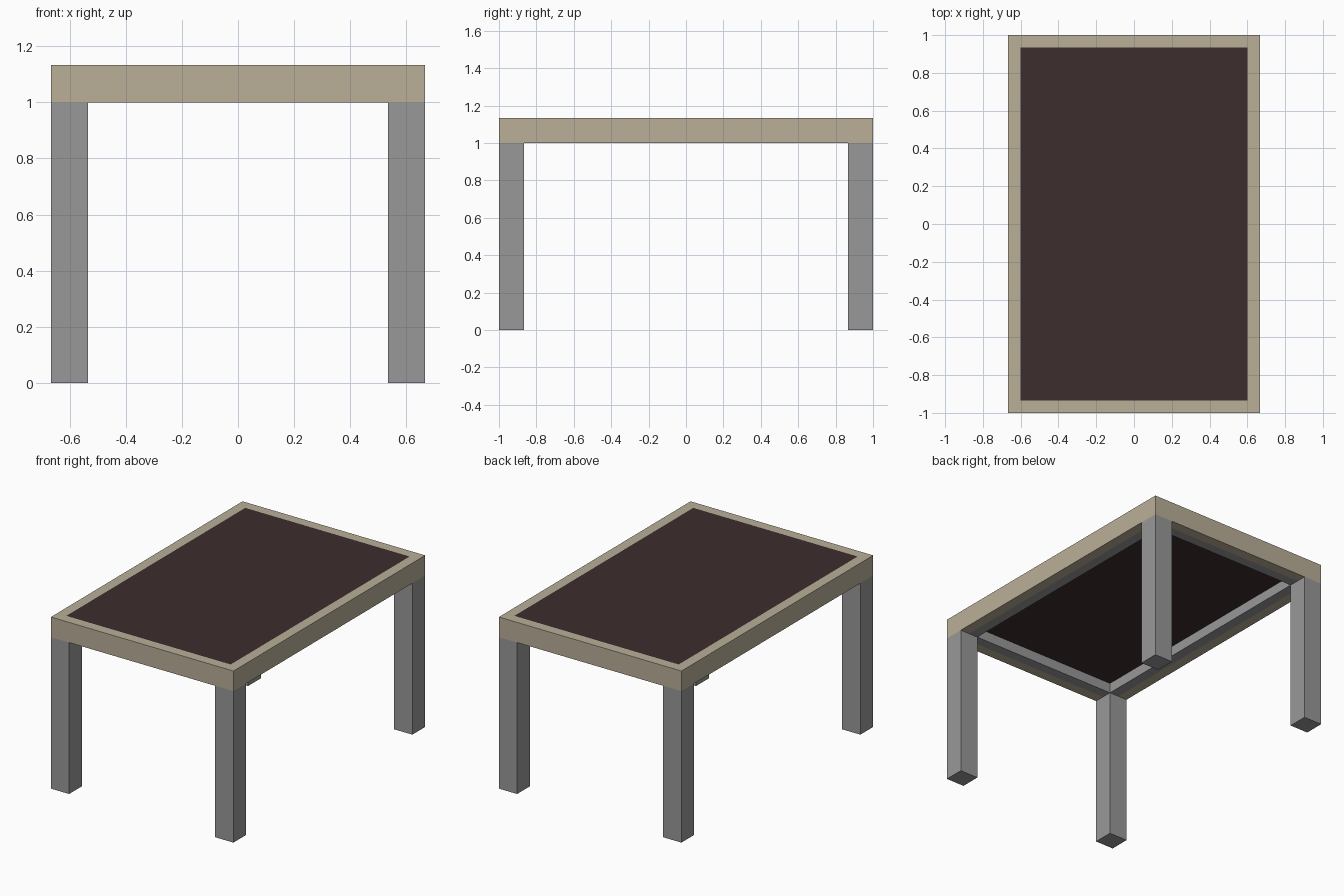
import bpy, bmesh

if "Cube" in bpy.data.objects:
    bpy.data.objects.remove(bpy.data.objects["Cube"])

HX, HY = 0.667, 1.0      # half size of the table
T = 0.1333               # leg thickness and frame height
B = T / 2                # border width


def srgb(r, g, b):
    def lin(c):
        c /= 255
        return c / 12.92 if c <= 0.04045 else ((c + 0.055) / 1.055) ** 2.4
    return (lin(r), lin(g), lin(b), 1)


def material(name, rgb):
    m = bpy.data.materials.new(name)
    m.diffuse_color = srgb(*rgb)
    m.use_nodes = True
    m.node_tree.nodes["Principled BSDF"].inputs["Base Color"].default_value = m.diffuse_color
    return m


def finish(name, bm, mat):
    bmesh.ops.recalc_face_normals(bm, faces=bm.faces)
    me = bpy.data.meshes.new(name)
    bm.to_mesh(me)
    bm.free()
    me.materials.append(mat)
    ob = bpy.data.objects.new(name, me)
    bpy.context.collection.objects.link(ob)
    return ob


def rect(bm, hx, hy, z, cx=0, cy=0):
    return [bm.verts.new((cx + sx * hx, cy + sy * hy, z))
            for sx, sy in ((-1, -1), (1, -1), (1, 1), (-1, 1))]


def bridge(bm, a, b):
    for i in range(4):
        j = (i + 1) % 4
        bm.faces.new((a[i], a[j], b[j], b[i]))


def box(name, hx, hy, z0, z1, mat, cx=0, cy=0):
    bm = bmesh.new()
    lo, hi = rect(bm, hx, hy, z0, cx, cy), rect(bm, hx, hy, z1, cx, cy)
    bridge(bm, lo, hi)
    bm.faces.new(lo)
    bm.faces.new(hi)
    return finish(name, bm, mat)


def ring(name, hx, hy, width, z0, z1, mat):
    bm = bmesh.new()
    loops = [rect(bm, hx - d, hy - d, z)
             for d, z in ((0, z0), (0, z1), (width, z1), (width, z0))]
    for k in range(4):
        bridge(bm, loops[k], loops[(k + 1) % 4])
    return finish(name, bm, mat)


beige = material("beige wood", (186, 175, 152))
grey = material("grey metal", (152, 152, 152))
dark = material("dark brown", (60, 45, 46))

# Table top: beige border, flush dark panel, grey support rail beneath
ring("border_frame", HX, HY, B, 1.0, 1.0 + T, beige)
box("top_panel", HX - B, HY - B, 1.0 + B, 1.0 + T, dark)
ring("support_rail", HX - B, HY - B, B, 1.0, 1.0 + B, grey)

# Four square legs
for sx, side in ((-1, "left"), (1, "right")):
    for sy, end in ((-1, "front"), (1, "back")):
        box(f"{end}_{side}_leg", B, B, 0, 1.0, grey, sx * (HX - B), sy * (HY - B))
